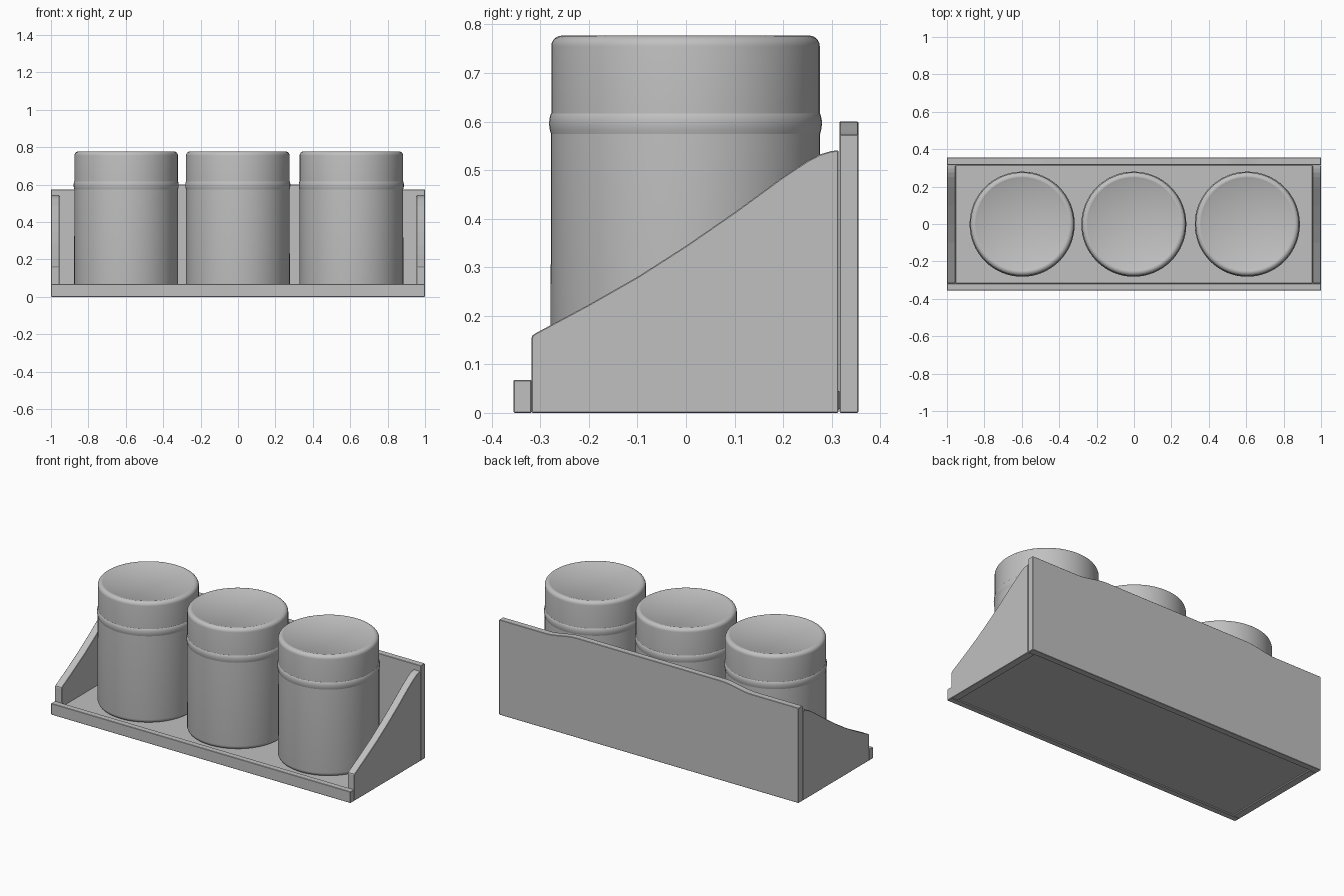
import bpy, bmesh, math
from mathutils import Vector

if "Cube" in bpy.data.objects:
    bpy.data.objects.remove(bpy.data.objects["Cube"])

grey = bpy.data.materials.new("plain grey")
grey.diffuse_color = (0.53, 0.53, 0.53, 1)
grey.use_nodes = True
grey.node_tree.nodes["Principled BSDF"].inputs["Base Color"].default_value = grey.diffuse_color


def finish(name, bm, bevel=0.0, loc=(0, 0, 0)):
    bmesh.ops.recalc_face_normals(bm, faces=bm.faces)
    me = bpy.data.meshes.new(name)
    bm.to_mesh(me)
    bm.free()
    ob = bpy.data.objects.new(name, me)
    bpy.context.collection.objects.link(ob)
    me.materials.append(grey)
    ob.location = loc
    if bevel:
        m = ob.modifiers.new("soft_edges", 'BEVEL')
        m.width, m.segments = bevel, 1
        m.limit_method, m.angle_limit = 'ANGLE', math.radians(40)
    return ob


def prism(name, outline, offset, bevel=0.002):
    """Extrude a closed 3D outline by an offset vector."""
    bm = bmesh.new()
    face = bm.faces.new([bm.verts.new(p) for p in outline])
    out = bmesh.ops.extrude_face_region(bm, geom=[face])
    verts = [v for v in out["geom"] if isinstance(v, bmesh.types.BMVert)]
    bmesh.ops.translate(bm, verts=verts, vec=Vector(offset))
    return finish(name, bm, bevel)


def board(name, x, y, z):
    outline = [(x[0], y[0], z[0]), (x[1], y[0], z[0]), (x[1], y[1], z[0]), (x[0], y[1], z[0])]
    return prism(name, outline, (0, 0, z[1] - z[0]))


# Floor, slightly recessed underneath, and front lip
board("floor", (-0.955, 0.955), (-0.318, 0.316), (0.006, 0.046))
board("front_lip", (-1, 1), (-0.355, -0.318), (0, 0.068))

# Back panel with a raised middle, eased up by a smooth step
rise = []
for i in range(11):
    t = i / 10
    rise.append((0.69 - 0.21 * t, 0.573 + 0.027 * t * t * (3 - 2 * t)))
top = [(1, 0.573)] + rise + [(-x, z) for x, z in reversed(rise)] + [(-1, 0.573)]
prism("back_panel", [(x, 0.316, z) for x, z in [(-1, 0), (1, 0)] + top], (0, 0.039, 0))

# Sloping sides
side = [(-0.318, 0), (0.314, 0), (0.314, 0.541), (0.298, 0.539), (0.275, 0.532),
        (0.25, 0.519), (0.2, 0.486), (0.1, 0.413), (0, 0.344), (-0.1, 0.28),
        (-0.2, 0.223), (-0.308, 0.165), (-0.316, 0.16), (-0.318, 0.154)]
for label, s in (("left", -1), ("right", 1)):
    prism(label + "_side", [(s * 0.955, y, z) for y, z in side], (s * 0.045, 0, 0))


# Jars: lathed body with rounded foot, and lid with a bead at its lower edge
def arc(cr, cz, r, a0, a1, n=6):
    return [(cr + r * math.cos(math.radians(a0 + (a1 - a0) * i / n)),
             cz + r * math.sin(math.radians(a0 + (a1 - a0) * i / n))) for i in range(n + 1)]


def lathe(name, profile, loc, steps=64):
    bm = bmesh.new()
    vs = [bm.verts.new((r, 0, z)) for r, z in profile]
    edges = [bm.edges.new(p) for p in zip(vs, vs[1:])]
    bmesh.ops.spin(bm, geom=vs + edges, axis=(0, 0, 1), cent=(0, 0, 0),
                   angle=math.tau, steps=steps)
    bmesh.ops.remove_doubles(bm, verts=bm.verts, dist=1e-5)
    ob = finish(name, bm, loc=loc)
    bpy.ops.object.select_all(action='DESELECT')
    ob.select_set(True)
    bpy.context.view_layer.objects.active = ob
    bpy.ops.object.shade_smooth_by_angle(angle=math.radians(35))
    return ob


body = [(0, 0.046)] + arc(0.253, 0.071, 0.025, -90, 0) + [(0.277, 0.576), (0, 0.576)]
lid = ([(0, 0.574), (0.277, 0.574), (0.2795, 0.583), (0.281, 0.594), (0.2805, 0.604),
        (0.278, 0.615), (0.2765, 0.617)] + arc(0.2545, 0.755, 0.022, 0, 90)
       + [(0.248, 0.776), (0.243, 0.773), (0, 0.773)])
for label, x in (("left", -0.598), ("middle", -0.001), ("right", 0.606)):
    lathe(label + "_jar", body, (x, -0.001, 0))
    lathe(label + "_jar_lid", lid, (x, -0.001, 0))
